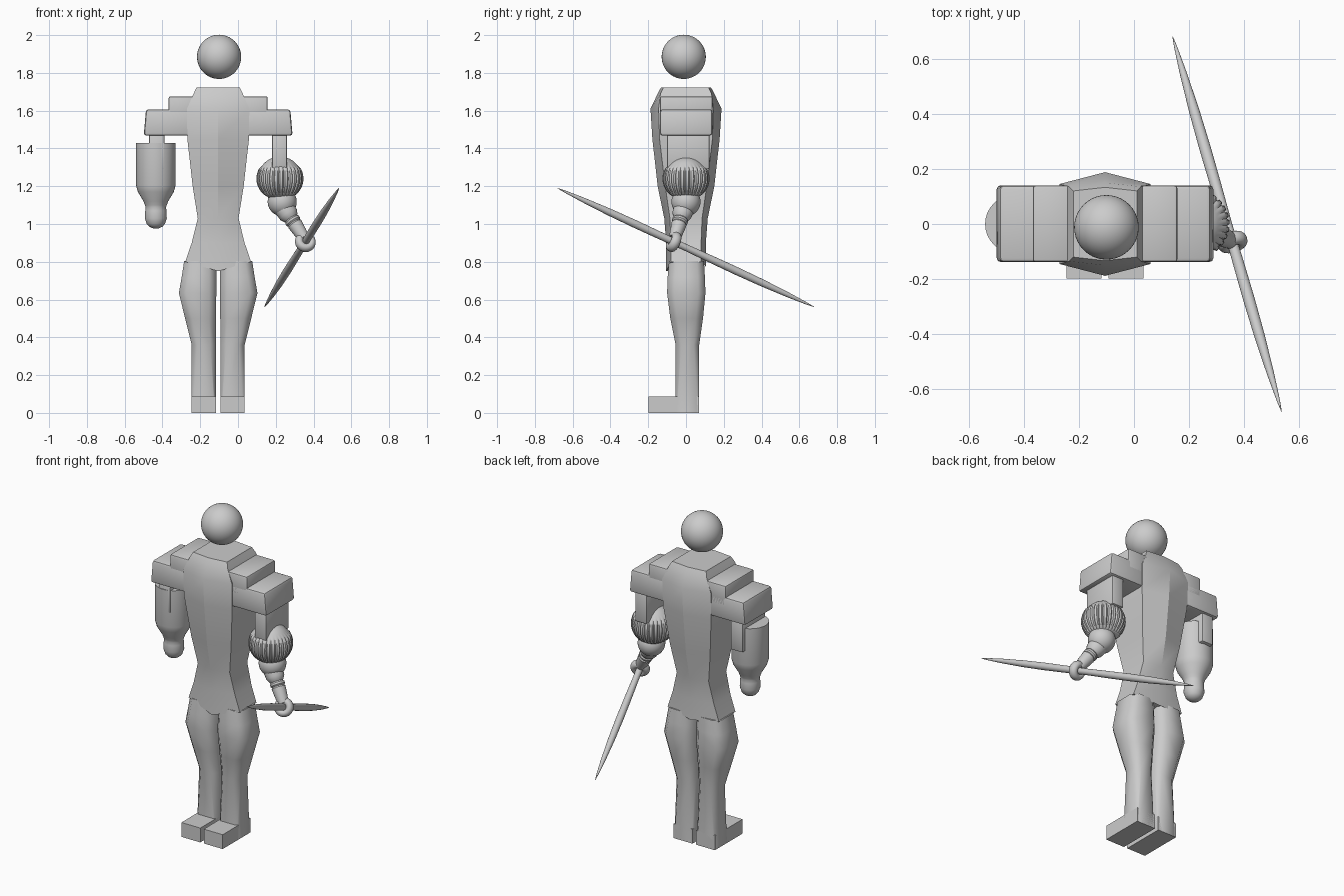
import bpy, bmesh, math
from mathutils import Vector

if "Cube" in bpy.data.objects:
    bpy.data.objects.remove(bpy.data.objects["Cube"])

CX = -0.105  # body centre line
grey = bpy.data.materials.new("light grey")
grey.diffuse_color = (0.6, 0.6, 0.6, 1)
grey.use_nodes = True
grey.node_tree.nodes["Principled BSDF"].inputs["Base Color"].default_value = grey.diffuse_color


def finish(name, bm, angle=35, bevel=0):
    bmesh.ops.recalc_face_normals(bm, faces=bm.faces)
    if bevel:
        edges = [e for e in bm.edges if len(e.link_faces) == 2 and e.calc_face_angle() > 0.5]
        bmesh.ops.bevel(bm, geom=edges, offset=bevel, segments=2, profile=0.5, affect='EDGES')
    me = bpy.data.meshes.new(name)
    bm.to_mesh(me)
    bm.free()
    me.materials.append(grey)
    me.shade_smooth()
    me.set_sharp_from_angle(angle=math.radians(angle))
    ob = bpy.data.objects.new(name, me)
    bpy.context.collection.objects.link(ob)
    return ob


def loft(name, rings, **kw):
    bm = bmesh.new()
    vs = [[bm.verts.new(p) for p in r] for r in rings]
    n = len(vs[0])
    for a, b in zip(vs, vs[1:]):
        for i in range(n):
            j = (i + 1) % n
            bm.faces.new((a[i], a[j], b[j], b[i]))
    bm.faces.new(vs[0])
    bm.faces.new(vs[-1])
    return finish(name, bm, **kw)


def tube(name, p0, p1, profile, seg=32, **kw):
    """Round body from p0 to p1; profile is (fraction, radius)."""
    p0, p1 = Vector(p0), Vector(p1)
    d = p1 - p0
    q = d.to_track_quat('Z', 'Y')
    rings = []
    for t, r in profile:
        rings.append([p0 + d * t + q @ Vector((r * math.cos(2 * math.pi * i / seg),
                                               r * math.sin(2 * math.pi * i / seg), 0))
                      for i in range(seg)])
    return loft(name, rings, **kw)


def ball(name, c, r, u=40, v=24):
    bm = bmesh.new()
    bmesh.ops.create_uvsphere(bm, u_segments=u, v_segments=v, radius=r)
    ob = finish(name, bm)
    ob.location = c
    return ob


def block(name, x0, x1, y0, y1, z0, z1, bevel=0.0, slant=0.0):
    """Box; slant pulls the x1 side in at the top."""
    rings = []
    for z, s in ((z0, 0), (z1, slant)):
        rings.append([(x0, y0, z), (x1 - s, y0, z), (x1 - s, y1, z), (x0, y1, z)])
    return loft(name, rings, bevel=bevel)


# head
ball("head", (-0.1, -0.012, 1.885), 0.117)

# torso: ridged six-sided sections (z, half width, ridge depth, side depth, ridge drop)
sections = [(0.80, 0.174, 0.105, 0.08, 0.05), (0.90, 0.14, 0.105, 0.08, 0),
            (1.03, 0.108, 0.115, 0.085, 0), (1.20, 0.135, 0.15, 0.11, 0),
            (1.45, 0.163, 0.178, 0.14, 0), (1.61, 0.165, 0.188, 0.145, 0),
            (1.69, 0.13, 0.15, 0.135, 0), (1.722, 0.115, 0.133, 0.12, 0)]
loft("torso", [[(CX - w, -s, z), (CX, -d, z - k), (CX + w, -s, z),
                (CX + w, s, z), (CX, d, z - k * 0.5), (CX - w, s, z)]
               for z, w, d, s, k in sections], angle=25)

for side, label in ((1, "right"), (-1, "left")):
    X = lambda o: CX + side * o
    # shoulder blocks and upper arm slab
    block(label + "_shoulder", X(0.12), X(0.394), -0.138, 0.14, 1.468, 1.607, 0.014, side * 0.012)
    block(label + "_shoulder_pad", X(0.12), X(0.262), -0.138, 0.14, 1.55, 1.676, 0.01)
    block(label + "_upper_arm", X(0.285), X(0.365), -0.10, 0.125, 1.29, 1.48, 0.008)

    # leg: chamfered sections (z, inner, outer, front, back)
    rings = []
    for z, a, b, f, k in ((0.0, 0.012, 0.14, -0.055, 0.07), (0.36, 0.012, 0.14, -0.055, 0.07),
                          (0.50, 0.011, 0.175, -0.083, 0.09), (0.635, 0.01, 0.208, -0.10, 0.103),
                          (0.72, 0.01, 0.193, -0.097, 0.10), (0.805, 0.01, 0.180, -0.09, 0.095)):
        c = 0.008 + 0.03 * min(1, z / 0.5)
        rings.append([(X(a + c), f, z), (X(b - c), f, z), (X(b), f + c, z), (X(b), k - c, z),
                      (X(b - c), k, z), (X(a + c), k, z), (X(a), k - c, z), (X(a), f + c, z)])
    loft(label + "_leg", rings, angle=50)
    # foot
    block(label + "_foot", X(0.012), X(0.14), -0.198, 0.07, 0.0, 0.088)

# left forearm: cannon-like barrel with rounded tip
prof = [(1.43, 0.105), (1.205, 0.105), (1.17, 0.095), (1.12, 0.065), (1.10, 0.058),
        (1.09, 0.054), (1.07, 0.056), (1.03, 0.058), (1.0, 0.048), (0.985, 0.034), (0.976, 0.012)]
tube("left_forearm", (-0.435, 0, 0), (-0.435, 0, 1), prof, angle=50)

# right elbow: ribbed ball
bm = bmesh.new()
bmesh.ops.create_uvsphere(bm, u_segments=112, v_segments=20, radius=0.117)
for v in bm.verts:
    if -0.085 < v.co.z < 0.06:
        k = round((math.atan2(v.co.y, v.co.x) + math.pi) / (2 * math.pi) * 112) % 112
        s = 1.065 if k % 4 < 3 else 0.99
        v.co.x *= s
        v.co.y *= s
finish("right_elbow_ball", bm).location = (0.222, 0, 1.24)

# right forearm, wrist rings and gripping hand
ball("right_forearm_ball", (0.234, 0, 1.118), 0.077)
tube("right_wrist", (0.248, -0.012, 1.08), (0.35, -0.06, 0.925),
     [(0, 0.055), (0.2, 0.052), (0.3, 0.042), (0.34, 0.036), (0.38, 0.042), (0.44, 0.042),
      (0.48, 0.035), (0.52, 0.040), (0.8, 0.035), (1, 0.03)], seg=24)
A, B = Vector((0.14, 0.68, 0.56)), Vector((0.535, -0.68, 1.19))
axis = (B - A).to_track_quat('Z', 'Y')
centre = A.lerp(B, 0.548)
n, m = 28, 14
bm = bmesh.new()
grid = [[bm.verts.new(centre + axis @ Vector((
    (0.034 + 0.022 * math.cos(2 * math.pi * j / m)) * math.cos(2 * math.pi * i / n),
    (0.034 + 0.022 * math.cos(2 * math.pi * j / m)) * math.sin(2 * math.pi * i / n),
    0.026 * math.sin(2 * math.pi * j / m)))) for j in range(m)] for i in range(n)]
for i in range(n):
    for j in range(m):
        a, b = grid[i], grid[(i + 1) % n]
        bm.faces.new((a[j], b[j], b[(j + 1) % m], a[(j + 1) % m]))
finish("right_hand", bm)

# double-pointed staff
half = [(0, 0.001), (0.03, 0.006), (0.1, 0.013), (0.2, 0.019), (0.3, 0.021), (0.4, 0.020)]
staff = half + [(0.5, 0.018)] + [(1 - t, r) for t, r in reversed(half)]
tube("staff", A, B, staff, seg=20)
